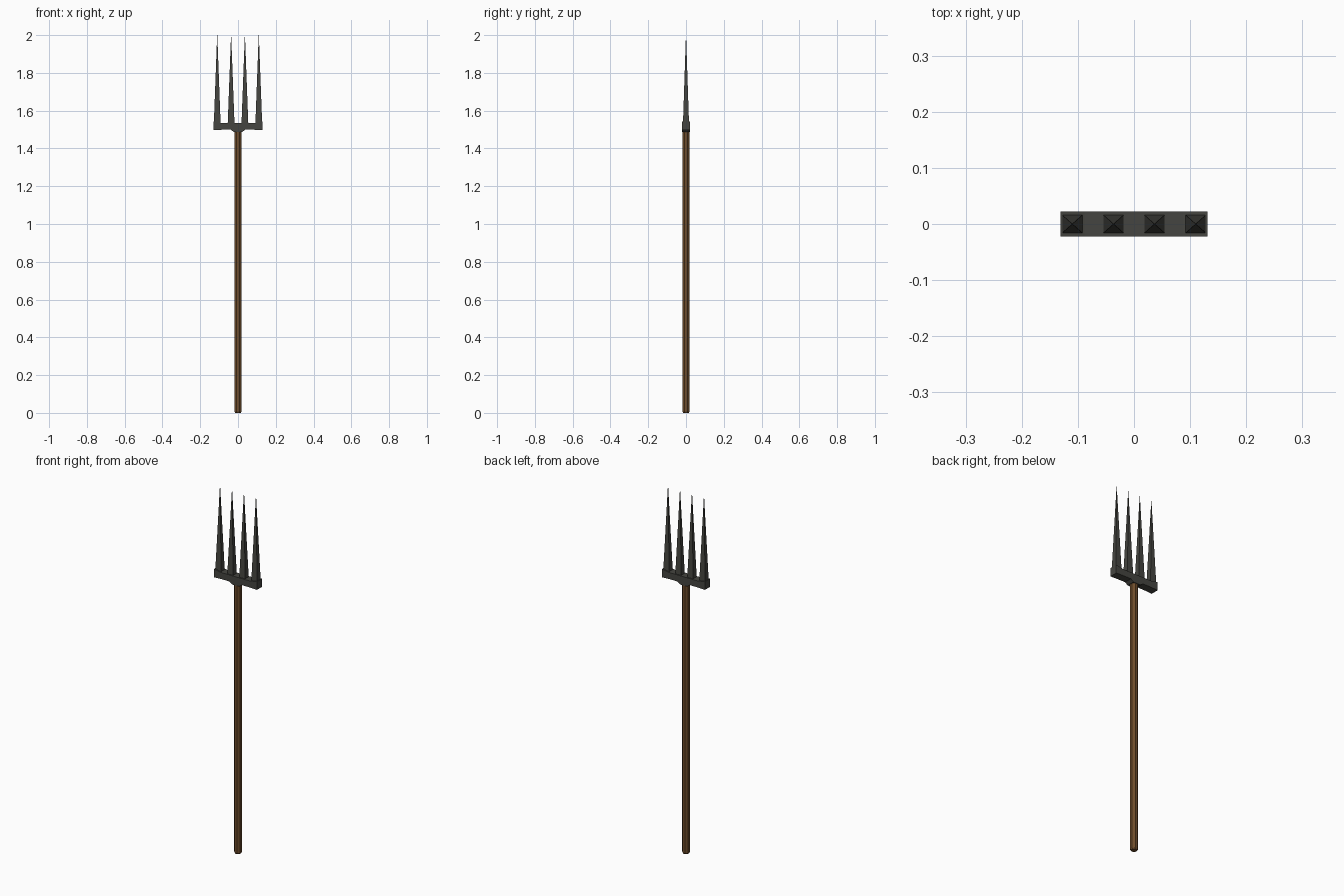
import bpy, bmesh, math

if "Cube" in bpy.data.objects:
    bpy.data.objects.remove(bpy.data.objects["Cube"])


def material(name, rgb):
    m = bpy.data.materials.new(name)
    m.diffuse_color = (*rgb, 1)
    m.use_nodes = True
    m.node_tree.nodes["Principled BSDF"].inputs["Base Color"].default_value = m.diffuse_color
    return m


wood = material("wood", (0.16, 0.075, 0.025))
iron = material("iron", (0.06, 0.06, 0.052))


def finish(name, bm, mat):
    bmesh.ops.recalc_face_normals(bm, faces=bm.faces)
    me = bpy.data.meshes.new(name)
    bm.to_mesh(me)
    bm.free()
    ob = bpy.data.objects.new(name, me)
    bpy.context.collection.objects.link(ob)
    me.materials.append(mat)
    return ob


def loft(name, rings, mat):
    """Skin a stack of vertex rings and cap both ends."""
    bm = bmesh.new()
    loops = [[bm.verts.new(p) for p in ring] for ring in rings]
    for a, b in zip(loops, loops[1:]):
        for i in range(len(a)):
            j = (i + 1) % len(a)
            bm.faces.new((a[i], a[j], b[j], b[i]))
    bm.faces.new(loops[0])
    bm.faces.new(loops[-1])
    return finish(name, bm, mat)


def octagon(r, z):
    return [(r * math.cos(math.pi * (i + 0.5) / 4),
             r * math.sin(math.pi * (i + 0.5) / 4), z) for i in range(8)]


def rectangle(x, hx, hy, z):
    return [(x + sx * hx, sy * hy, z)
            for sx, sy in ((-1, -1), (1, -1), (1, 1), (-1, 1))]


# Octagonal handle with a chamfered foot
loft("handle", [octagon(0.016, 0), octagon(0.0205, 0.008), octagon(0.0205, 1.50)], wood)

# Crossbar: raised ends, shallow collar beneath the centre
half = [(0.022, 1.487), (0.038, 1.499), (0.088, 1.499), (0.131, 1.497),
        (0.131, 1.543), (0.088, 1.535)]
outline = half + [(0, 1.535)] + [(-x, z) for x, z in reversed(half)]
loft("crossbar", [[(x, y, z) for x, z in outline] for y in (-0.022, 0.022)], iron)

# Four tapering square tines
for i, x in enumerate((-0.11, -0.0365, 0.0365, 0.11)):
    loft(f"tine_{i + 1}", [rectangle(x, 0.018, 0.016, 1.53),
                           rectangle(x, 0.0004, 0.0004, 2.0)], iron)
